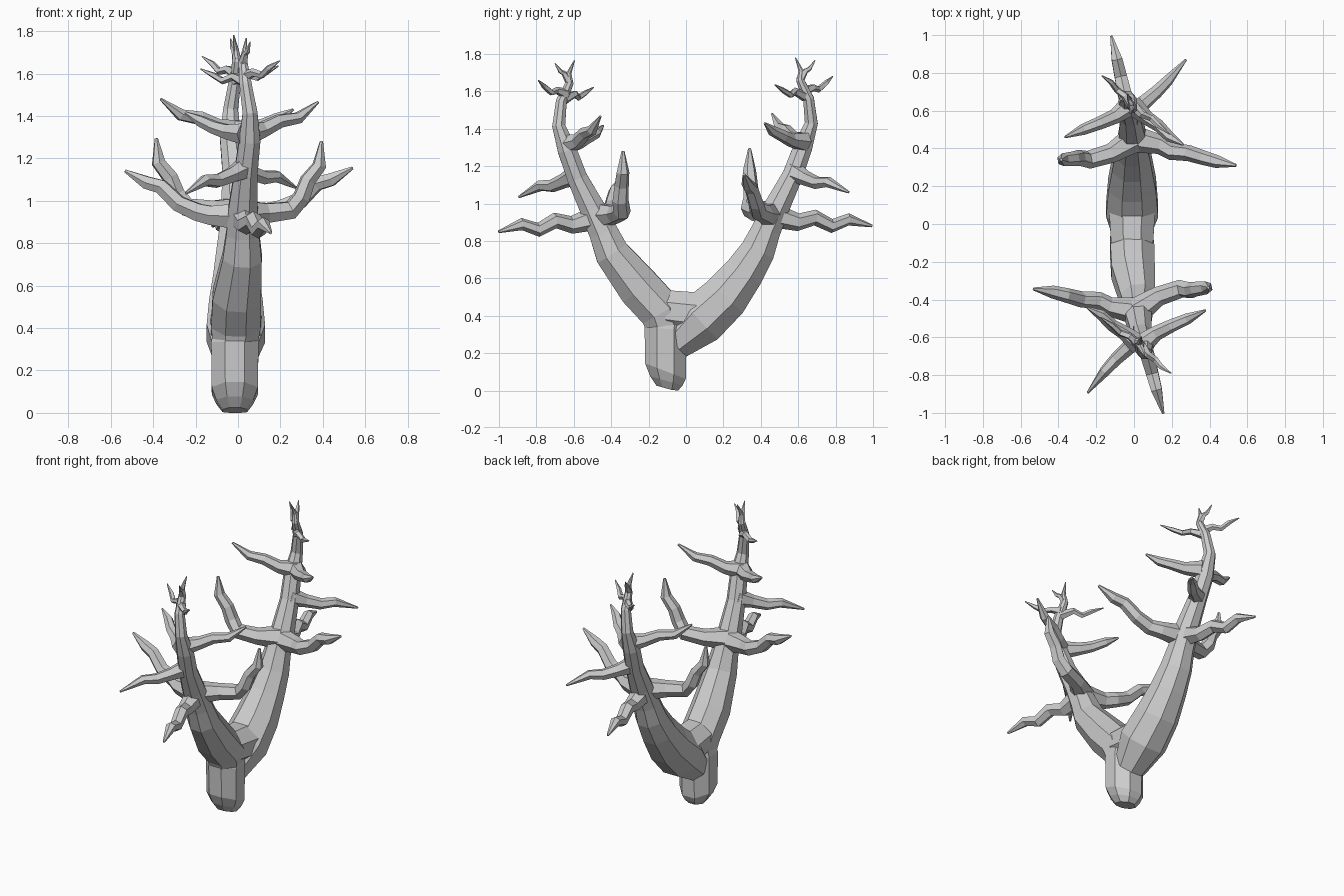
import bpy, bmesh, math
from mathutils import Vector


def tube(name, pts, sides):
    """Faceted tube through (x, y, z, radius) points, capped at both ends."""
    cs = [Vector(p[:3]) for p in pts]
    n = len(cs)
    bm = bmesh.new()
    rings, prev, u = [], None, None
    for i, c in enumerate(cs):
        t = (cs[min(i + 1, n - 1)] - cs[max(i - 1, 0)]).normalized()
        if prev is None:
            ref = Vector((1, 0, 0)) if abs(t.x) < 0.7 else Vector((0, 0, 1))
            u = (ref - t * ref.dot(t)).normalized()
        else:
            u = prev.rotation_difference(t) @ u
            u = (u - t * u.dot(t)).normalized()
        prev = t
        v = t.cross(u)
        ring = []
        for k in range(sides):
            a = 2 * math.pi * (k + 0.5) / sides
            ring.append(bm.verts.new(c + (u * math.cos(a) + v * math.sin(a)) * pts[i][3] * 1.05))
        rings.append(ring)
    for a, b in zip(rings, rings[1:]):
        for k in range(sides):
            j = (k + 1) % sides
            bm.faces.new((a[k], a[j], b[j], b[k]))
    bm.faces.new(rings[0][::-1])
    bm.faces.new(rings[-1])
    bmesh.ops.recalc_face_normals(bm, faces=bm.faces)
    me = bpy.data.meshes.new(name)
    bm.to_mesh(me)
    bm.free()
    ob = bpy.data.objects.new(name, me)
    bpy.context.collection.objects.link(ob)
    return ob


def turn(p, back):
    """Second limb is the first one turned a little over half a circle about z."""
    if back:
        return p
    x, y, z = p[:3]
    return (-.005 - x + .04 * y, -.012 - y - .04 * x, z - .014 - .05 * max(0, y - .65), *p[3:])


def branch(name, r, pts, back, sides=6):
    """Crooked branch: flared root, gentle taper, pointed tip."""
    n = len(pts) - 1
    out = []
    for i, p in enumerate(pts):
        k = 1.4 if i == 0 else (0.15 if i == n else 1.08 - 0.5 * i / n)
        out.append(turn((*p, r * k), back))
    tube(name, out, sides)


# short trunk with a slanted, rounded foot
trunk = tube("trunk", [(-.015, -.1, .01, .06), (-.015, -.105, .05, .09), (-.015, -.11, .1, .112),
                       (-.015, -.11, .33, .115), (-.015, -.09, .46, .09)], 8)
for v in trunk.data.vertices:
    if v.co.z < 0.15:
        v.co.z = max(0, v.co.z - 0.4 * (v.co.y + 0.1))

# saddle filling the fork between the limbs
tube("fork", [(-.01, -.19, .45, .085), (-.01, -.1, .425, .115), (-.01, .07, .405, .125),
              (-.01, .17, .46, .09)], 8)

# upper part shared by both limbs
upper = [(-.01, .385, .75, .095), (-.01, .43, .86, .08), (-.01, .49, .99, .07),
         (-.02, .57, 1.15, .056), (-.035, .625, 1.3, .052), (-.035, .67, 1.43, .036),
         (-.015, .655, 1.56, .03), (-.005, .61, 1.66, .022), (-.01, .615, 1.71, .014),
         (-.02, .585, 1.78, .003)]
roots = {
    True: [(-.015, -.06, .25, .095), (-.01, .075, .375, .142), (-.01, .21, .5, .13), (-.01, .31, .63, .11)],
    False: [(-.015, -.09, .28, .1), (-.01, -.13, .42, .12), (-.005, -.25, .55, .118)],
}

for back in (True, False):
    s = "back_" if back else "front_"
    tube(s + "limb", roots[back] + [turn(p, back) for p in upper], 8)

    # lower whorl of three branches
    branch(s + "outer_branch", .046, [(-.01, .46, .94), (-.02, .6, .9), (-.05, .69, .925),
           (-.07, .78, .88), (-.09, .87, .915), (-.12, .995, .88)], back)
    branch(s + "long_side_branch", .049, [(0, .45, .94), (.14, .42, .945), (.2, .385, .96),
           (.29, .375, 1.0), (.37, .35, 1.08), (.44, .33, 1.1), (.54, .31, 1.155)], back)
    branch(s + "upturned_branch", .05, [(0, .45, .95), (-.12, .375, .955), (-.24, .34, .97),
           (-.29, .35, 1.03), (-.32, .345, 1.11), (-.375, .34, 1.18), (-.385, .34, 1.295)], back)

    # middle branches
    branch(s + "middle_branch", .04, [(-.02, .57, 1.17), (.05, .64, 1.135), (.12, .7, 1.11),
           (.18, .76, 1.115), (.275, .87, 1.06)], back)
    branch(s + "upper_left_branch", .04, [(-.02, .63, 1.33), (-.1, .57, 1.35), (-.18, .535, 1.39),
           (-.27, .5, 1.405), (-.365, .46, 1.48)], back)
    branch(s + "upper_right_branch", .038, [(-.01, .63, 1.33), (.07, .56, 1.34), (.13, .52, 1.36),
           (.19, .46, 1.39), (.26, .42, 1.43)], back)

    # crown twigs
    branch(s + "twig_out", .02, [(-.015, .63, 1.6), (-.05, .68, 1.62), (-.09, .71, 1.61),
           (-.12, .75, 1.645), (-.17, .785, 1.68)], back, 5)
    branch(s + "twig_in", .02, [(-.015, .64, 1.57), (.04, .58, 1.6), (.09, .56, 1.58),
           (.13, .52, 1.605), (.19, .475, 1.635)], back, 5)
    branch(s + "twig_top", .016, [(-.005, .61, 1.66), (-.015, .64, 1.71), (-.025, .66, 1.72),
           (-.035, .69, 1.765)], back, 5)
